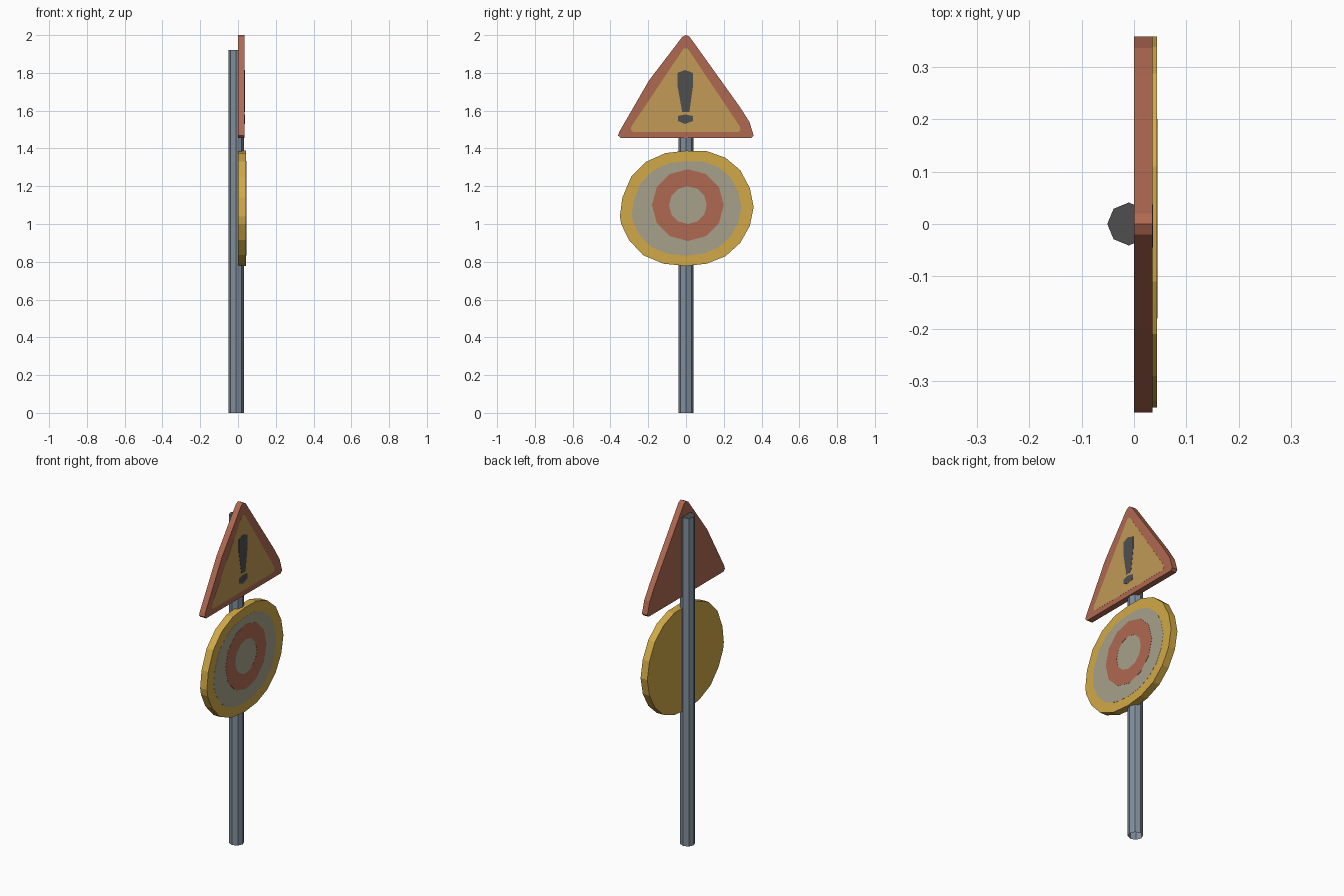
import bpy, bmesh, math

if "Cube" in bpy.data.objects:
    bpy.data.objects.remove(bpy.data.objects["Cube"])

def material(name, rgb):
    m = bpy.data.materials.new(name)
    m.diffuse_color = (*rgb, 1)
    m.use_nodes = True
    m.node_tree.nodes["Principled BSDF"].inputs["Base Color"].default_value = m.diffuse_color
    return m

STEEL = material("blue grey steel", (0.22, 0.27, 0.33))
DARK = material("dark grey", (0.078, 0.078, 0.08))
RED = material("brick red", (0.43, 0.14, 0.083))
AMBER = material("amber panel", (0.54, 0.32, 0.095))
GOLD = material("gold rim", (0.64, 0.40, 0.063))
STONE = material("pale stone", (0.39, 0.355, 0.26))

def finish(name, bm, mats):
    bmesh.ops.recalc_face_normals(bm, faces=bm.faces)
    me = bpy.data.meshes.new(name)
    bm.to_mesh(me)
    bm.free()
    for m in mats:
        me.materials.append(m)
    ob = bpy.data.objects.new(name, me)
    bpy.context.collection.objects.link(ob)
    return ob

def plate(name, outline, x0, x1, mat):
    """Extrude a (y, z) outline along x."""
    bm = bmesh.new()
    a = [bm.verts.new((x0, y, z)) for y, z in outline]
    b = [bm.verts.new((x1, y, z)) for y, z in outline]
    n = len(outline)
    bm.faces.new(a)
    bm.faces.new(b)
    for i in range(n):
        j = (i + 1) % n
        bm.faces.new((a[i], a[j], b[j], b[i]))
    return finish(name, bm, [mat])

def ring(name, cy, cz, r_in, r_out, n, x0, x1, mat):
    """Flat closed band facing +x."""
    bm = bmesh.new()
    loops = []
    for x, r in ((x0, r_in), (x1, r_in), (x1, r_out), (x0, r_out)):
        loops.append([bm.verts.new((x, cy + r * math.cos(2 * math.pi * i / n),
                                    cz + r * math.sin(2 * math.pi * i / n)))
                      for i in range(n)])
    for k in range(4):
        p, q = loops[k], loops[(k + 1) % 4]
        for i in range(n):
            j = (i + 1) % n
            bm.faces.new((p[i], p[j], q[j], q[i]))
    return finish(name, bm, [mat])

# Eight-sided pole, open at the foot, with a dark top
bm = bmesh.new()
ends = [[bm.verts.new((-0.01 + 0.041 * math.cos(i * math.pi / 4),
                       0.041 * math.sin(i * math.pi / 4), z)) for i in range(8)]
        for z in (0, 1.92)]
for i in range(8):
    j = (i + 1) % 8
    bm.faces.new((ends[0][i], ends[0][j], ends[1][j], ends[1][i]))
bm.faces.new(ends[1]).material_index = 1
finish("pole", bm, [STEEL, DARK])

# Triangular warning plate with blunt corners
plate("triangle_plate", [(-0.02, 1.99), (-0.196, 1.76), (-0.352, 1.49), (-0.36, 1.468),
                         (-0.345, 1.455), (0.345, 1.455), (0.358, 1.468), (0.336, 1.54),
                         (0.285, 1.62), (0.02, 1.99), (0, 2.0)], 0, 0.035, RED)
plate("triangle_panel", [(-0.012, 1.93), (-0.288, 1.518), (-0.292, 1.50), (-0.28, 1.487),
                         (0.278, 1.487), (0.288, 1.50), (0.284, 1.518), (0.008, 1.93)],
      0.033, 0.0355, AMBER)

# Warning mark: tapered bar and dot
plate("warning_bar", [(-0.045, 1.80), (-0.005, 1.815), (0.037, 1.80), (0.037, 1.73),
                      (0.018, 1.593), (-0.02, 1.593), (-0.045, 1.73)], 0.034, 0.0365, DARK)
plate("warning_dot", [(-0.042, 1.572), (-0.005, 1.58), (0.036, 1.572), (0.036, 1.545),
                      (-0.005, 1.53), (-0.042, 1.545)], 0.034, 0.0365, DARK)

# Slightly uneven round plate with its inset panel
disc = [(-0.35, 1.04), (-0.337, 1.14), (-0.29, 1.25), (-0.21, 1.33), (-0.11, 1.375),
        (0, 1.388), (0.11, 1.386), (0.21, 1.35), (0.287, 1.285), (0.338, 1.19),
        (0.358, 1.09), (0.338, 0.99), (0.287, 0.90), (0.21, 0.83), (0.11, 0.79),
        (0, 0.778), (-0.12, 0.79), (-0.227, 0.835), (-0.302, 0.915), (-0.343, 1.0)]
plate("round_plate", disc, 0, 0.0435, GOLD)
plate("round_panel", [(y * 0.82, 1.08 + (z - 1.08) * 0.82) for y, z in disc],
      0.042, 0.0442, STONE)

# Plain red band on the round panel (closed, so it is not a letter)
ring("red_band", 0.01, 1.10, 0.10, 0.19, 12, 0.043, 0.045, RED)
